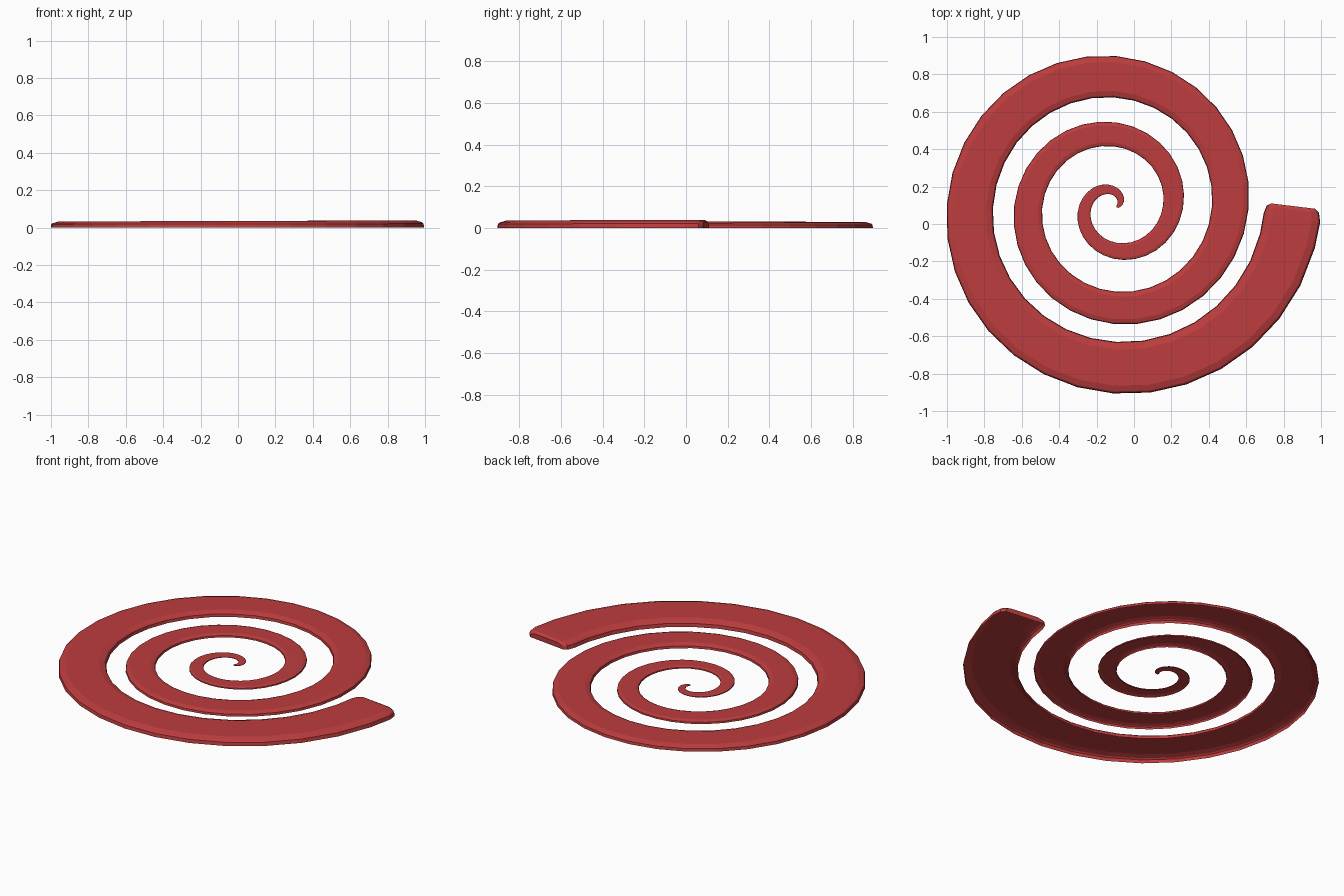
import bpy, bmesh, math
from mathutils import Vector

if "Cube" in bpy.data.objects:
    bpy.data.objects.remove(bpy.data.objects["Cube"])

TURNS, STEPS = 3, 32
CENTRE = Vector((-0.102, 0.092, 0))

# right half of the open-bottomed cross-section: (share of width, share of height)
HALF = [(0.5, 0), (0.488, 0.55), (0.46, 0.74), (0.35, 1)]
PROFILE = HALF + [(-u, v) for u, v in reversed(HALF)]


def centre_line(a):
    n = a / math.pi
    r = 0.006 + 0.1525 * n + 0.031 * (n / 6) ** 8
    return CENTRE + Vector((math.cos(a), math.sin(a), 0)) * r


def width(a):
    n = a / math.pi
    return 0.025 + 0.041 * n + 0.036 * (n / 6) ** 4


def ring(bm, a, ws=1.0, hs=1.0, skew=0.0):
    t = (centre_line(a + 0.01) - centre_line(a - 0.01)).normalized()
    side = Vector((t.y, -t.x, 0)) - t * skew
    w = width(a)
    return [bm.verts.new(centre_line(a) + side * (u * w * ws)
                         + Vector((0, 0, v * w * 0.128 * hs)))
            for u, v in PROFILE]


# widening spiral shell with a softened outer end
end = TURNS * 2 * math.pi + 0.004
stations = [(0.05, 0.4, 0.7)]
stations += [(i * 2 * math.pi / STEPS, 0.6 + 0.1 * min(i, 4), 1)
             for i in range(1, TURNS * STEPS)]
stations += [(end - 0.065, 1, 1, 0.04), (end - 0.018, 0.92, 0.96, 0.06),
             (end, 0.77, 0.74, 0.06)]

bm = bmesh.new()
rings = [ring(bm, *s) for s in stations]
for r0, r1 in zip(rings, rings[1:]):
    for j in range(len(PROFILE) - 1):
        bm.faces.new((r1[j], r1[j + 1], r0[j + 1], r0[j]))
bm.faces.new(rings[0])
bm.faces.new(rings[-1][::-1])

mesh = bpy.data.meshes.new("spiral_strip")
bm.to_mesh(mesh)
bm.free()
red = bpy.data.materials.new("brick red")
red.diffuse_color = (0.51, 0.046, 0.048, 1)
red.use_nodes = True
red.node_tree.nodes["Principled BSDF"].inputs["Base Color"].default_value = red.diffuse_color
mesh.materials.append(red)
strip = bpy.data.objects.new("spiral_strip", mesh)
bpy.context.collection.objects.link(strip)
